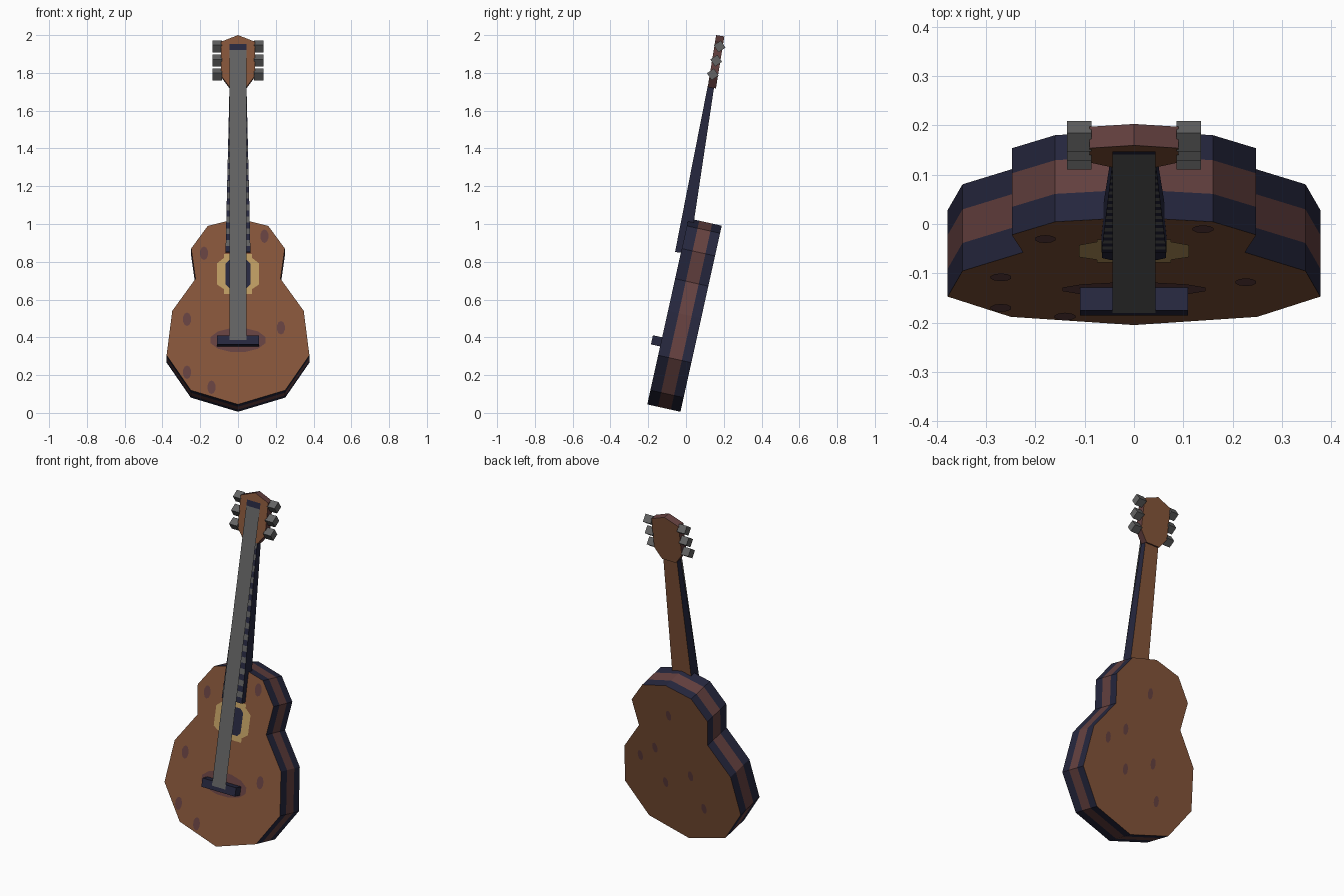
import bpy, math
from mathutils import Matrix

if "Cube" in bpy.data.objects:
    bpy.data.objects.remove(bpy.data.objects["Cube"])


def material(name, rgb):
    m = bpy.data.materials.new(name)
    m.diffuse_color = (*rgb, 1)
    m.use_nodes = True
    m.node_tree.nodes["Principled BSDF"].inputs["Base Color"].default_value = m.diffuse_color
    return m


BROWN, NAVY, MAUVE, TAN, GREY = range(5)
MATS = [material("warm_brown", (0.235, 0.091, 0.042)),
        material("dark_navy", (0.0194, 0.0205, 0.049)),
        material("mauve_brown", (0.130, 0.053, 0.051)),
        material("tan", (0.51, 0.33, 0.12)),
        material("grey", (0.125, 0.125, 0.125))]


def make(name, verts, faces, colours):
    me = bpy.data.meshes.new(name)
    me.from_pydata(verts, [], faces)
    for m in MATS:
        me.materials.append(m)
    for p, c in zip(me.polygons, colours):
        p.material_index = c
    ob = bpy.data.objects.new(name, me)
    bpy.context.collection.objects.link(ob)
    return ob


def mirrored(half):
    """Bottom-to-top right half outline -> closed counter-clockwise loop."""
    return half + [(-x, z) for x, z in reversed(half) if x > 0]


def plane(y0, z0, slope):
    """Leaning plane: maps x, height z and depth d (behind the face) to space."""
    k = math.hypot(1, slope)
    return lambda x, z, d=0: (x, y0 + slope * (z - z0) + d / k, z - slope * d / k)


def slab(name, loop, place, depths, side_colours, cap):
    """Stack of outline rings with one side colour per layer."""
    n = len(loop)
    verts = [place(x, z, d) for d in depths for x, z in loop]
    faces, cols = [list(range(n))], [cap]
    for k, c in enumerate(side_colours):
        for i in range(n):
            j = (i + 1) % n
            faces.append([k * n + j, k * n + i, (k + 1) * n + i, (k + 1) * n + j])
            cols.append(c)
    last = len(side_colours) * n
    faces.append([last + i for i in reversed(range(n))])
    cols.append(cap)
    return make(name, verts, faces, cols)


def patch(name, loop, d, colour, back=False):
    loop = list(reversed(loop)) if back else loop
    return make(name, [body(x, z, d) for x, z in loop], [list(range(len(loop)))], [colour])


def ellipse(cx, cz, rx, rz, n=10):
    return [(cx + rx * math.cos(2 * math.pi * (i + .5) / n),
             cz + rz * math.sin(2 * math.pi * (i + .5) / n)) for i in range(n)]


# Body: leaning slab with striped sides
body = plane(-0.205, 0.045, 0.2217)
outline = mirrored([(0, .045), (.25, .12), (.378, .305), (.348, .54),
                    (.225, .71), (.248, .87), (.16, .99), (0, 1.03)])
slab("body", outline, body, [0, .058, .128, .18], [NAVY, MAUVE, NAVY], BROWN)

# Sound hole with its ring
patch("sound_hole_ring", mirrored([(.075, .63), (.075, .655), (.112, .68), (.112, .79),
                                   (.075, .82), (.075, .84)]), -.003, TAN)
patch("sound_hole", mirrored([(.045, .66), (.065, .68), (.065, .79), (.045, .81)]), -.005, NAVY)

# Stains around the bridge and over the wood
patch("bridge_stain", ellipse(0, .385, .15, .065, 12), -.003, MAUVE)
for x, z in [(.14, .935), (-.18, .845), (-.27, .495), (.227, .45), (-.27, .215), (-.14, .135)]:
    patch("front_spot", ellipse(x, z, .022, .036), -.003, MAUVE)
for x, z in [(.01, .80), (.137, .557), (.245, .477), (.10, .345), (-.077, .434), (-.135, .241)]:
    patch("back_spot", ellipse(x, z + .035, .017, .032), .183, MAUVE, True)

# Bridge
slab("bridge", mirrored([(.11, .352), (.11, .40)]), body, [-.05, .005], [NAVY], NAVY)

# Neck: tapering block with alternating fret bands on its face
ROWS = 28
verts, faces, cols = [], [], []
mix = lambda a, b, t: a + (b - a) * t
for i in range(ROWS + 1):
    t = i / ROWS
    w, f, b, z = mix(.066, .045, t), mix(-.058, .115, t), mix(.016, .148, t), mix(.852, 1.73, t)
    verts += [(-w, f, z), (w, f, z), (w, b, z - .01), (-w, b, z - .01)]
for i in range(ROWS):
    for s, c in enumerate([GREY if i % 2 else NAVY, NAVY, BROWN, NAVY]):
        e = (s + 1) % 4
        faces.append([4 * i + s, 4 * i + e, 4 * i + 4 + e, 4 * i + 4 + s])
        cols.append(c)
faces += [[3, 2, 1, 0], [4 * ROWS + i for i in range(4)]]
make("neck", verts, faces, cols + [NAVY, BROWN])

# Headstock
head = plane(.115, 1.725, .162)
slab("headstock", mirrored([(.045, 1.725), (.09, 1.785), (.09, 1.965), (0, 2.0)]),
     head, [0, .044], [MAUVE], BROWN)

# Strings: one flat sheet from bridge to headstock with a dark tip
sheet = plane(-.181, .385, .2095)
make("strings", [sheet(x, z) for z in (.385, 1.92, 1.953) for x in (-.044, .044)],
     [[0, 1, 3, 2], [2, 3, 5, 4]], [GREY, NAVY])

# Tuning pegs: three turned blocks per side
for side in (-1, 1):
    for z, y in [(1.94, .178), (1.865, .16), (1.792, .142)]:
        bpy.ops.mesh.primitive_cube_add(size=1)
        peg = bpy.context.object
        peg.name = "tuning_peg"
        peg.data.transform(Matrix.Translation((side * .111, y, z))
                           @ Matrix.Rotation(math.radians(33), 4, 'X')
                           @ Matrix.Diagonal((.05, .045, .045, 1)))
        peg.data.materials.append(MATS[GREY])
